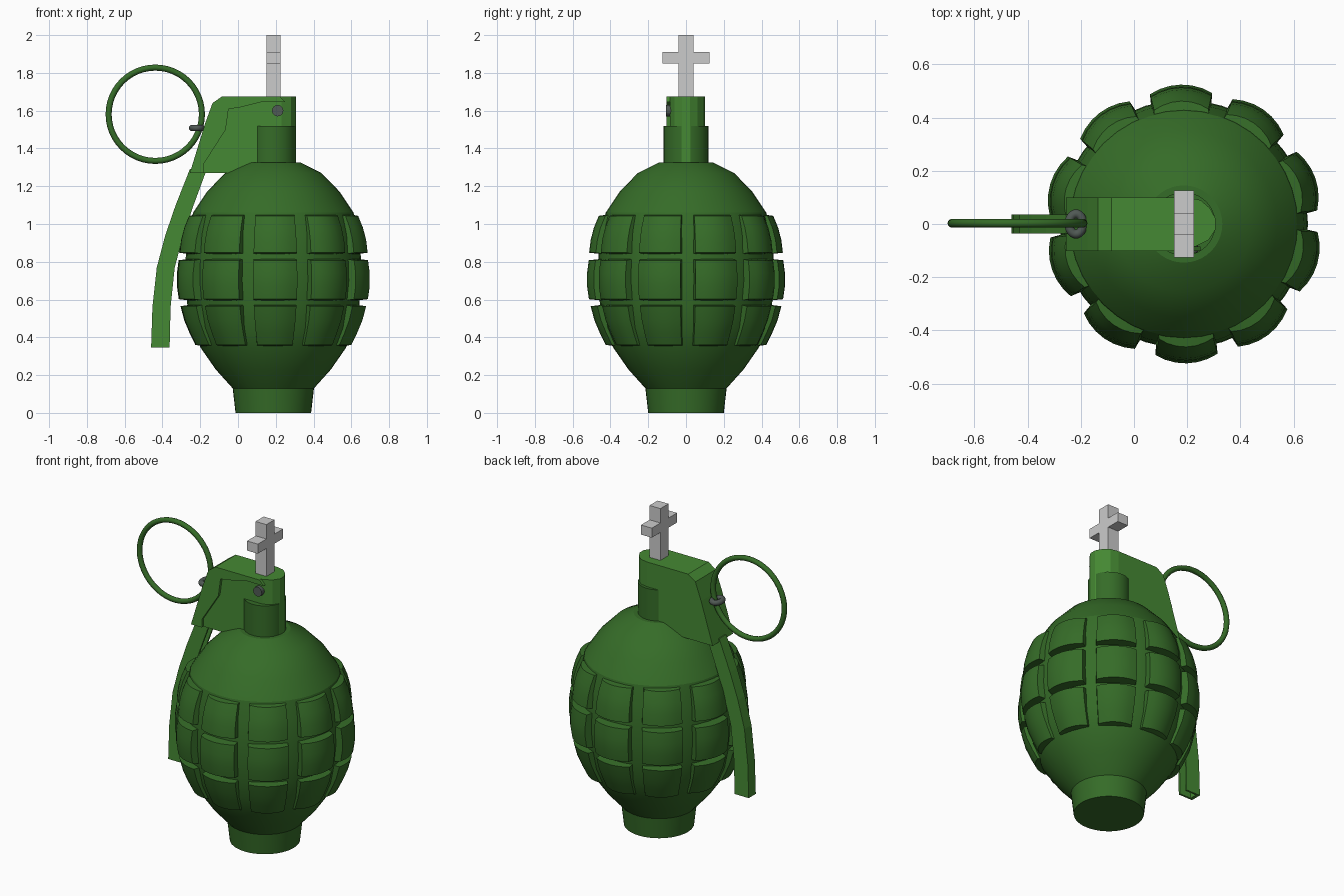
import bpy, bmesh, math
from mathutils import Vector

if "Cube" in bpy.data.objects:
    bpy.data.objects.remove(bpy.data.objects["Cube"])

CX = 0.187   # body axis


def material(name, rgb):
    m = bpy.data.materials.new(name)
    m.diffuse_color = (*rgb, 1)
    m.use_nodes = True
    m.node_tree.nodes["Principled BSDF"].inputs["Base Color"].default_value = m.diffuse_color
    return m


DARK = material("dark_green", (0.036, 0.15, 0.021))
LIGHT = material("light_green", (0.06, 0.25, 0.033))
STEEL = material("dark_steel", (0.08, 0.1, 0.09))


def finish(bm, name, mat=None, smooth=None):
    bmesh.ops.recalc_face_normals(bm, faces=bm.faces)
    me = bpy.data.meshes.new(name)
    bm.to_mesh(me)
    bm.free()
    ob = bpy.data.objects.new(name, me)
    bpy.context.collection.objects.link(ob)
    if mat:
        me.materials.append(mat)
    if smooth:
        bpy.ops.object.select_all(action='DESELECT')
        ob.select_set(True)
        bpy.context.view_layer.objects.active = ob
        bpy.ops.object.shade_smooth_by_angle(angle=math.radians(smooth))
    return ob


def loft(bm, loops, closed=False):
    """Skin a series of closed loops; cap the ends unless it closes on itself."""
    rings = [[bm.verts.new(p) for p in lp] for lp in loops]
    n = len(rings[0])
    for i in range(len(rings) - (0 if closed else 1)):
        a, b = rings[i], rings[(i + 1) % len(rings)]
        for k in range(n):
            bm.faces.new((a[k], a[(k + 1) % n], b[(k + 1) % n], b[k]))
    if not closed:
        bm.faces.new(rings[0])
        bm.faces.new(rings[-1])


def prism(name, pts, lo, hi, mat, plane="xz"):
    bm = bmesh.new()
    put = (lambda a, b, c: (a, c, b)) if plane == "xz" else (lambda a, b, c: (a, b, c))
    loft(bm, [[put(a, b, c) for a, b in pts] for c in (lo, hi)])
    return finish(bm, name, mat)


def lathe(name, profile, n, mat, smooth=None):
    bm = bmesh.new()
    loft(bm, [[(CX + r * math.cos(math.tau * k / n), r * math.sin(math.tau * k / n), z)
               for k in range(n)] for r, z in profile])
    return finish(bm, name, mat, smooth)


def ring(name, centre, u, v, r_u, r_v, tube, mat, n=48, m=10):
    """Torus around an ellipse spanned by u and v."""
    u, v = Vector(u), Vector(v)
    w = u.cross(v)
    loops = []
    for i in range(n):
        t = math.tau * i / n
        d = u * math.cos(t) + v * math.sin(t)
        c = Vector(centre) + u * r_u * math.cos(t) + v * r_v * math.sin(t)
        loops.append([c + tube * (d * math.cos(math.tau * k / m) + w * math.sin(math.tau * k / m))
                      for k in range(m)])
    bm = bmesh.new()
    loft(bm, loops, closed=True)
    return finish(bm, name, mat, 60)


# Egg-shaped body with foot
CORE = [(.2, 0), (.215, .13), (.305, .23), (.385, .345), (.43, .45), (.455, .57), (.467, .7),
        (.464, .82), (.453, .94), (.425, 1.06), (.352, 1.17), (.255, 1.27), (.145, 1.325)]
lathe("body", CORE, 40, DARK, 20)


def core_radius(z):
    for (r0, z0), (r1, z1) in zip(CORE, CORE[1:]):
        if z0 <= z <= z1:
            return r0 + (r1 - r0) * (z - z0) / (z1 - z0)


# Raised segments: three bands of ten
BANDS = [[(.425, .36), (.455, .42), (.485, .49), (.505, .565)],
         [(.514, .602), (.524, .67), (.524, .74), (.515, .808)],
         [(.513, .848), (.505, .915), (.488, .98), (.462, 1.043)]]
bm = bmesh.new()
for band in BANDS:
    z_lo, z_hi = band[0][1] - .008, band[-1][1] + .008
    for col in range(10):
        mid = math.radians(91.2 + 36 * col)
        loops = []
        for j in range(-3, 4):
            s = j / 3
            loop = []
            for r, z in band:
                a = mid + math.radians(13.4) * s
                rr = r - .02 * s * s
                loop.append((CX + rr * math.cos(a), rr * math.sin(a), z))
            for z in (z_hi, z_lo):
                a = mid + math.radians(14.8) * s
                rr = core_radius(z) - .02
                loop.append((CX + rr * math.cos(a), rr * math.sin(a), z))
            loops.append(loop)
        loft(bm, loops)
finish(bm, "raised_segments", DARK, 25)

# Neck
lathe("neck", [(.12, 1.29), (.12, 1.52)], 24, DARK, 30)

# Head: block, rounded end and front flange
prism("head_block", [(.1, 1.27), (.1, 1.675), (-.085, 1.675), (-.135, 1.64), (-.175, 1.53),
                     (-.255, 1.27)], -.085, .1, LIGHT)
prism("head_round_end", [(.1, -.085), (.23, -.085), (.28, -.06), (.307, -.02), (.307, .02),
                         (.285, .06), (.25, .09), (.2, .1), (.1, .1)], 1.29, 1.675, LIGHT, "xy")
prism("head_flange", [(-.255, 1.27), (-.175, 1.53), (-.135, 1.64), (-.085, 1.675), (.22, 1.675),
                      (.25, 1.645), (.12, 1.645), (.0, 1.615), (-.05, 1.61), (-.065, 1.5),
                      (-.18, 1.32), (-.18, 1.27)], -.102, -.085, LIGHT)

# Lever: U-shaped channel
OUTER = [(-.255, 1.29), (-.33, 1.1), (-.385, .94), (-.43, .77), (-.453, .56), (-.46, .345)]
INNER = [(-.165, 1.29), (-.235, 1.1), (-.29, .94), (-.335, .77), (-.357, .56), (-.362, .345)]
plate = [(x + .02, z) for x, z in OUTER]
prism("lever_back", OUTER + plate[::-1], -.035, .035, LIGHT)
for side in (-1, 1):
    prism("lever_side", plate + INNER[::-1], side * .023, side * .035, LIGHT)

# Pivot pin on the front of the head
bpy.ops.mesh.primitive_cylinder_add(vertices=16, radius=.03, depth=.04,
                                    location=(.21, -.087, 1.6), rotation=(math.pi / 2, 0, 0))
pin = bpy.context.object
pin.name = "pivot_pin"
pin.data.materials.append(STEEL)

# Pull ring and its small loop
ring("pull_ring", (-.438, .003, 1.581), (1, 0, 0), (0, 0, 1), .247, .247, .016, DARK)
ring("ring_loop", (-.218, 0, 1.508), (1, 0, 0), (0, 1, 0), .026, .038, .017, STEEL, 24)

# Cross on top, drawn as one outline in the y-z plane
half = [(.04, 1.66), (.04, 1.85), (.125, 1.85), (.125, 1.91), (.04, 1.91), (.04, 2.0)]
outline = half + [(-y, z) for y, z in reversed(half)]
bm = bmesh.new()
loft(bm, [[(x, y, z) for y, z in outline] for x in (.15, .225)])
finish(bm, "cross")
